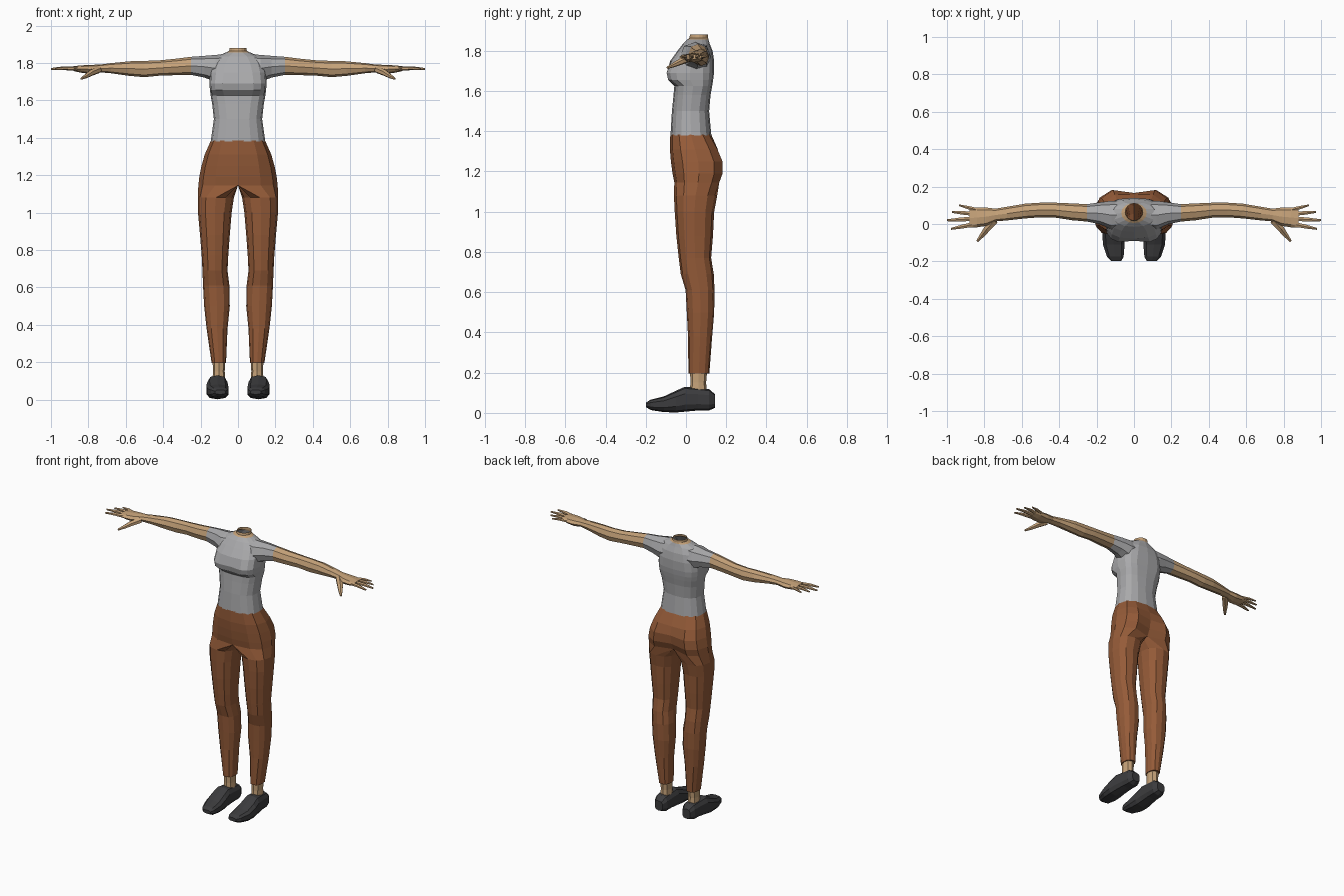
import bpy, bmesh, math
from mathutils import Vector

if "Cube" in bpy.data.objects:
    bpy.data.objects.remove(bpy.data.objects["Cube"])


def material(name, rgb):
    m = bpy.data.materials.new(name)
    m.diffuse_color = (*rgb, 1)
    m.use_nodes = True
    m.node_tree.nodes["Principled BSDF"].inputs["Base Color"].default_value = m.diffuse_color
    return m


SHIRT = material("grey cloth", (0.40, 0.40, 0.41))
PANTS = material("rust brown cloth", (0.30, 0.105, 0.04))
SKIN = material("tan skin", (0.56, 0.36, 0.19))
SHOE = material("charcoal leather", (0.045, 0.045, 0.048))


def oval(n, ca, cb, ra, rb, e=0.85, start=-math.pi / 2):
    """Rounded-box outline: n points (a, b), starting at the lowest b."""
    pts = []
    for k in range(n):
        t = start + 2 * math.pi * k / n
        c, s = round(math.cos(t), 6), round(math.sin(t), 6)
        pts.append((ca + ra * math.copysign(abs(c) ** e, c),
                    cb + rb * math.copysign(abs(s) ** e, s)))
    return pts


def loft(name, rings, mat, cap_start=True, cap_end=True, mirror=True, seam=False):
    """Skin a list of equal-length rings of points."""
    bm = bmesh.new()
    loops = [[bm.verts.new(p) for p in r] for r in rings]
    n = len(loops[0])
    for a, b in zip(loops, loops[1:]):
        for i in range(n):
            j = (i + 1) % n
            bm.faces.new((a[i], a[j], b[j], b[i]))
    if cap_start:
        bm.faces.new(loops[0])
    if cap_end:
        bm.faces.new(loops[-1])
    if seam:  # remove the walls lying on the mirror plane
        inner = [f for f in bm.faces if all(abs(v.co.x) < 1e-4 for v in f.verts)]
        bmesh.ops.delete(bm, geom=inner, context='FACES')
        bmesh.ops.remove_doubles(bm, verts=bm.verts[:], dist=1e-5)
    bmesh.ops.recalc_face_normals(bm, faces=bm.faces[:])
    me = bpy.data.meshes.new(name)
    bm.to_mesh(me)
    bm.free()
    me.materials.append(mat)
    ob = bpy.data.objects.new(name, me)
    bpy.context.collection.objects.link(ob)
    if mirror:
        mod = ob.modifiers.new("mirror", 'MIRROR')
        mod.use_clip = True
        mod.merge_threshold = 0.0005
    return ob


def level(n, z, x0, x1, y0, y1, e=0.85):
    """Horizontal ring filling the given x and y range."""
    return [Vector((a, b, z)) for a, b in
            oval(n, (x0 + x1) / 2, (y0 + y1) / 2, (x1 - x0) / 2, (y1 - y0) / 2, e)]


def slice_x(n, x, y0, y1, z0, z1, e=0.9):
    """Ring across the arm at a given x."""
    return [Vector((x, a, b)) for a, b in
            oval(n, (y0 + y1) / 2, (z0 + z1) / 2, (y1 - y0) / 2, (z1 - z0) / 2, e)]


def tube(name, path, radii, mat, n=6, flat=0.85):
    """Tapered tube along a path, for the fingers."""
    path = [Vector(p) for p in path]
    rings = []
    for i, (p, r) in enumerate(zip(path, radii)):
        d = (path[min(i + 1, len(path) - 1)] - path[max(i - 1, 0)]).normalized()
        side = d.cross(Vector((0, 0, 1))).normalized()
        up = side.cross(d)
        rings.append([p + side * a + up * b for a, b in oval(n, 0, 0, r, r * flat, 1)])
    return loft(name, rings, mat)


# trousers: half pelvis rings (z, half width, front, back, cleft depth)
N = 12
pelvis = [(1.385, .145, -.078, .125, 0), (1.31, .178, -.080, .170, .012),
          (1.25, .195, -.075, .196, .03), (1.19, .207, -.067, .196, .04),
          (1.145, .212, -.058, .178, .045)]
rings = []
for z, w, y0, y1, cleft in pelvis:
    ring = level(N, z, -w, w, y0, y1, 0.8)
    for p in ring:
        p.x = max(p.x, 0)
    ring[N // 2].y -= cleft
    for p in ring[N // 2 + 1:]:
        p.y = 0.05 + (p.y - 0.05) * 0.6
    rings.append(ring)
# trouser legs (z, inner x, outer x, front, back)
for row in [(1.08, .022, .215, -.060, .155), (1.0, .034, .214, -.056, .140),
            (.88, .044, .203, -.048, .134), (.77, .052, .194, -.036, .125),
            (.69, .056, .190, -.026, .138), (.61, .046, .187, -.002, .142),
            (.50, .044, .181, .004, .140), (.38, .056, .168, .010, .130),
            (.195, .064, .141, .012, .116)]:
    rings.append(level(N, *row))
loft("trousers", rings, PANTS, cap_start=False, seam=True)

# shirt body (z, half width, front, back, squareness)
M = 16
rings = []
for z, w, y0, y1, e in [(1.38, .146, -.077, .126, .8), (1.50, .129, -.070, .115, .8),
                        (1.58, .138, -.062, .122, .75), (1.625, .146, -.058, .130, .7),
                        (1.655, .150, -.094, .135, .62), (1.69, .153, -.102, .139, .62),
                        (1.75, .150, -.078, .140, .7), (1.80, .140, -.042, .132, .8),
                        (1.835, .115, -.015, .118, .9), (1.855, .068, .005, .112, 1)]:
    rings.append(level(M, z, -w, w, y0, y1, e))
for r in rings[4:6]:  # slight dip between the bust
    r[0].y += .012
loft("shirt_body", rings, SHIRT, False, False, mirror=False)

# neck, open at the top
loft("neck", [level(M, 1.855, -.068, .068, .005, .112, 1),
              level(M, 1.864, -.047, .047, .017, .110, 1),
              level(M, 1.88, -.045, .045, .020, .110, 1)], SKIN, False, False, mirror=False)

# sleeves and arms (x, front, back, bottom, top)
A = 8
cuff = (.25, .013, .106, 1.736, 1.833)
loft("sleeve", [slice_x(A, *r) for r in [
    (.07, -.020, .122, 1.70, 1.847), (.12, -.030, .124, 1.70, 1.843),
    (.18, -.002, .116, 1.722, 1.838), cuff]], SHIRT)
loft("arm", [slice_x(A, *r) for r in [
    cuff, (.33, .020, .110, 1.735, 1.823), (.42, .034, .114, 1.732, 1.814),
    (.50, .036, .114, 1.724, 1.811), (.58, .030, .109, 1.731, 1.809),
    (.68, .019, .092, 1.745, 1.799), (.74, .014, .082, 1.750, 1.791)]], SKIN)

# palm
loft("palm", [slice_x(A, *r) for r in [
    (.74, .014, .082, 1.750, 1.791), (.79, -.010, .088, 1.742, 1.790),
    (.84, -.018, .088, 1.748, 1.787), (.88, -.018, .080, 1.757, 1.783)]], SKIN)

# fingers (base, tip, radius)
for name, base, tip, r in [("little_finger", (.84, .076), (.935, .100), .010),
                           ("ring_finger", (.86, .055), (.972, .064), .011),
                           ("middle_finger", (.86, .028), (1.0, .020), .012),
                           ("index_finger", (.86, -.002), (.978, -.026), .012)]:
    mid = [(b + t) / 2 for b, t in zip(base, tip)]
    tube(name, [(*base, 1.769), (*mid, 1.772), (*tip, 1.768)], (r * 1.15, r, r * .5), SKIN)
tube("thumb", [(.745, .020, 1.764), (.785, -.025, 1.747), (.812, -.060, 1.730),
               (.838, -.092, 1.716)], (.022, .020, .014, .007), SKIN)

# ankles
loft("ankle", [level(8, .09, .068, .137, .018, .104), level(8, .15, .071, .134, .022, .100),
               level(8, .22, .069, .136, .020, .106)], SKIN)

# shoes: slices from toe to heel (y, centre x, half width, bottom, top)
rings = []
for y, cx, w, z0, z1 in [(-.198, .095, .028, .028, .052), (-.175, .100, .046, .014, .066),
                         (-.11, .108, .060, .004, .082), (-.05, .111, .060, .002, .110),
                         (-.005, .110, .055, .006, .130), (.06, .106, .050, .012, .124),
                         (.115, .104, .047, .012, .118), (.145, .104, .030, .026, .092)]:
    rings.append([Vector((a, y, b)) for a, b in
                  oval(10, cx, (z0 + z1) / 2, w, (z1 - z0) / 2, .7)])
loft("shoe", rings, SHOE)
